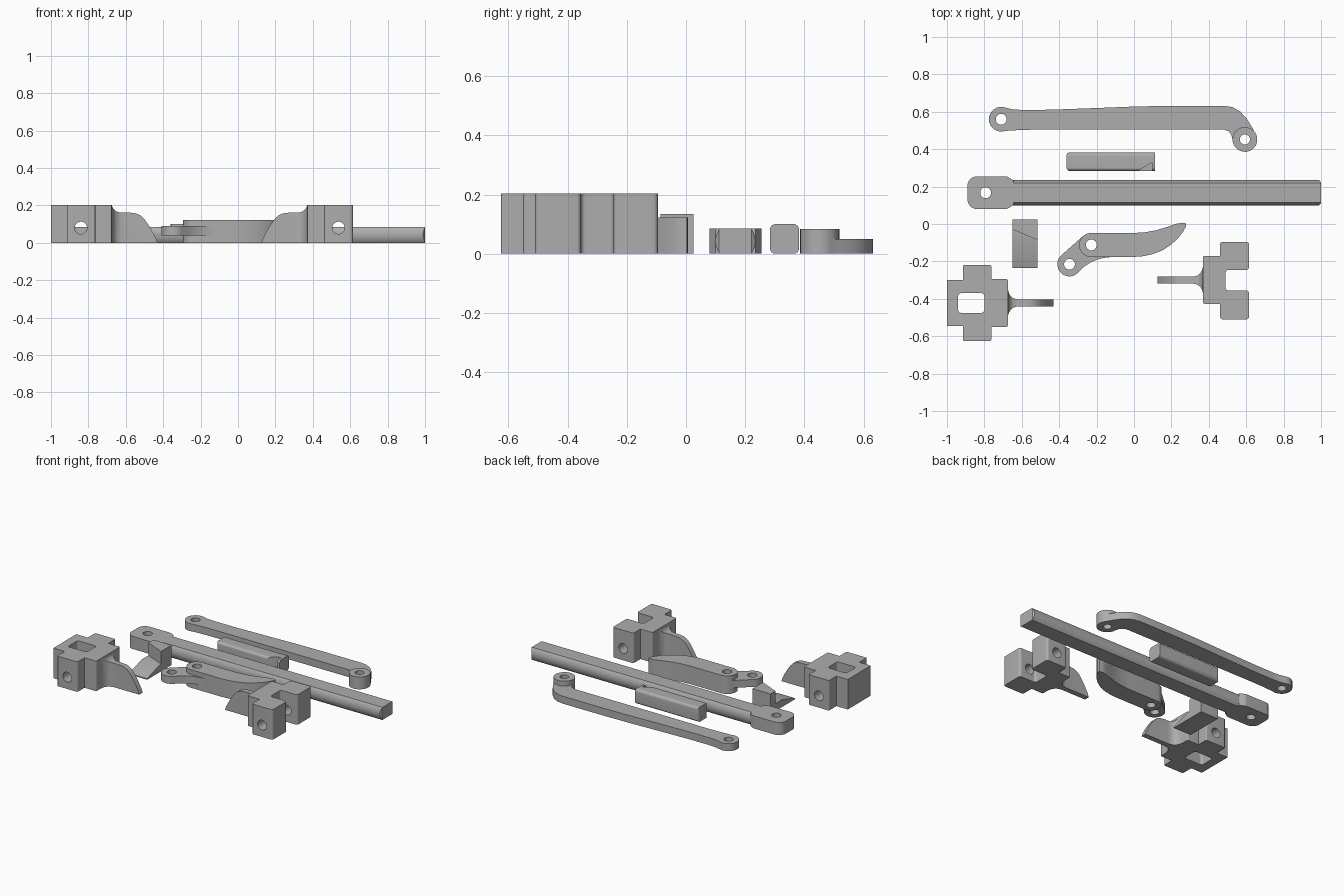
import bpy, bmesh, math
from mathutils import Vector

if "Cube" in bpy.data.objects:
    bpy.data.objects.remove(bpy.data.objects["Cube"])

grey = bpy.data.materials.new("plain_grey")
grey.diffuse_color = (0.42, 0.42, 0.42, 1)
grey.use_nodes = True
grey.node_tree.nodes["Principled BSDF"].inputs["Base Color"].default_value = grey.diffuse_color


def fillet(pts, n=6):
    """Round the corners of an outline; points are (u, v) or (u, v, radius)."""
    out = []
    for i, p in enumerate(pts):
        c = Vector(p[:2])
        if len(p) < 3:
            out.append(c)
            continue
        a = (Vector(pts[i - 1][:2]) - c).normalized()
        b = (Vector(pts[(i + 1) % len(pts)][:2]) - c).normalized()
        half = a.angle(b) / 2
        start, end = (c + d * p[2] / math.tan(half) for d in (a, b))
        mid = c + (a + b).normalized() * p[2] / math.sin(half)
        for k in range(n + 1):
            d = start.lerp(end, k / n) - mid
            out.append(mid + d.normalized() * p[2])
    return out


def arc(cx, cy, r, a0, a1, n=16):
    """Arc points from angle a0 to a1 in degrees."""
    steps = [math.radians(a0 + (a1 - a0) * k / n) for k in range(n + 1)]
    return [(cx + r * math.cos(t), cy + r * math.sin(t)) for t in steps]


def circle(cx, cy, r, n=32):
    return arc(cx, cy, r, 0, 360 - 360 / n, n - 1)


def prism(name, pts, lo, hi, axis="z"):
    """Extrude an outline along one axis."""
    place = {"z": lambda u, v, w: (u, v, w),
             "y": lambda u, v, w: (u, w, v),
             "x": lambda u, v, w: (w, u, v)}[axis]
    pts = fillet(pts)
    bm = bmesh.new()
    a = [bm.verts.new(place(p[0], p[1], lo)) for p in pts]
    b = [bm.verts.new(place(p[0], p[1], hi)) for p in pts]
    bm.faces.new(a)
    bm.faces.new(b)
    for i in range(len(a)):
        bm.faces.new((a[i - 1], a[i], b[i], b[i - 1]))
    bmesh.ops.recalc_face_normals(bm, faces=bm.faces)
    me = bpy.data.meshes.new(name)
    bm.to_mesh(me)
    bm.free()
    me.materials.append(grey)
    ob = bpy.data.objects.new(name, me)
    bpy.context.collection.objects.link(ob)
    return ob


def combine(ob, tool, op):
    """Apply a boolean and remove the tool."""
    mod = ob.modifiers.new("combine", "BOOLEAN")
    mod.operation, mod.solver, mod.object = op, "EXACT", tool
    bpy.context.view_layer.objects.active = ob
    bpy.ops.object.modifier_apply(modifier=mod.name)
    bpy.data.objects.remove(tool)


def drill(ob, u, v, r, axis="z"):
    combine(ob, prism("drill", circle(u, v, r), -1, 1, axis), "DIFFERENCE")


# Curved lever with a raised eye at its bent end
lever = prism("lever", arc(-.71, .56, .066, 290, 70) + [
    (-.65, .613), (-.6, .61), (-.45, .611), (-.2, .62), (0, .628), (.2, .632),
    (.48, .632), (.525, .625), (.565, .604), (.6, .567), (.63, .52), (.65, .482)]
    + arc(.593, .452, .066, 10, -180) + [
    (.52, .478), (.505, .496), (.48, .505), (-.5, .505), (-.6, .503)], 0, .05)
combine(lever, prism("eye", circle(.593, .452, .066), 0, .083), "UNION")
drill(lever, .593, .452, .027)
drill(lever, -.71, .56, .029)

# Rounded pad with a notch near one end
pad = prism("pad", [(.284, 0, .018), (.382, 0, .018), (.382, .1, .018),
                    (.284, .1, .018)], -.36, .113, "x")
combine(pad, prism("plan", [(-.36, .284, .015), (.113, .284), (.113, .382),
                            (-.36, .382, .015)], -.1, .2), "INTERSECT")
combine(pad, prism("notch", [(.02, .283), (.02, .2), (.097, .2), (.097, .329)],
                   .035, .2), "DIFFERENCE")

# Long bar: flattened round section, chamfered end, pierced head
mid_y, mid_z = .167, .0425
flat = math.degrees(math.asin(.0425 / .0675))
section = (arc(mid_y, mid_z, .0675, -flat, flat)
           + arc(mid_y, mid_z, .0675, 180 - flat, 180 + flat))
bar = prism("bar", section, -.72, 1, "x")
combine(bar, prism("end_plan", [(-.8, .05), (.99, .05), (.99, .1), (1, .112),
                                (1, .222), (.99, .235), (.99, .3), (-.8, .3)],
                   -.1, .2), "INTERSECT")
combine(bar, prism("head", [
    (-.89, .08, .05), (-.68, .08, .03), (-.645, .1), (-.645, .234),
    (-.68, .255, .03), (-.89, .255, .05)], 0, .085), "UNION")
drill(bar, -.793, .167, .029)

# Wedge block: low ramp with a skewed upright at the back
wedge = prism("wedge", [(-.235, 0), (.025, 0), (.025, .05), (-.1, .05),
                        (-.235, .008)], -.65, -.515, "x")
combine(wedge, prism("upright", [(-.65, -.028), (-.515, -.087), (-.515, .025),
                                 (-.65, .025)], 0, .135), "UNION")

# Hooked claw with a thinner linking tab
claw = prism("claw", arc(-.23, -.112, .064, 270, 90) + [
    (0, -.048), (.06, -.044), (.12, -.033), (.18, -.015), (.23, .002),
    (.26, .007), (.278, .003), (.278, -.013), (.262, -.042), (.235, -.077),
    (.2, -.109), (.15, -.142), (.1, -.161), (.05, -.172), (0, -.176)], 0, .122)
combine(claw, prism("tab", arc(-.345, -.215, .065, 135, 310) + [
    (-.27, -.231), (-.235, -.207), (-.2, -.191), (-.16, -.181), (-.13, -.178),
    (-.16, -.1), (-.23, -.06), (-.272, -.064)], .04, .09), "UNION")
drill(claw, -.345, -.215, .029)
drill(claw, -.228, -.112, .029)


def clamp(name, outline, root, side, cy, hole_x):
    """Block with a flared, curved tongue reaching toward +x (side 1) or -x."""
    body = prism(name, outline, 0, .203)

    def x(d):
        return root + side * d

    half = [(-.02, .077), (0, .077), (.006, .052), (.016, .036),
            (.03, .025), (.045, .02), (.065, .018), (.26, .018)]
    tongue = prism("tongue", [(x(d), cy + w) for d, w in half]
                   + [(x(d), cy - w) for d, w in reversed(half)], 0, .203)
    side_curve = [(-.1, -.01), (-.1, .21), (0, .21), (0, .2), (.008, .183),
                  (.02, .17), (.04, .163), (.1, .161), (.13, .157),
                  (.155, .145), (.178, .122), (.202, .087), (.222, .052),
                  (.236, .025), (.245, 0), (.245, -.01)]
    combine(tongue, prism("side", [(x(d), z) for d, z in side_curve],
                          cy - .2, cy + .2, "y"), "INTERSECT")
    combine(body, tongue, "UNION")
    drill(body, hole_x, .08, .033, "y")
    return body


# Closed clamp with a rectangular window
R = .008
closed = clamp("closed_clamp", [
    (-1, -.3), (-.915, -.3), (-.915, -.22, R), (-.763, -.22, R),
    (-.763, -.295), (-.675, -.295, R), (-.675, -.55, R), (-.763, -.55),
    (-.763, -.625, R), (-.915, -.625, R), (-.915, -.545), (-1, -.545)],
    -.675, 1, -.422, -.84)
combine(closed, prism("window", [(-.94, -.475, .015), (-.8, -.475, .015),
                                 (-.8, -.37, .015), (-.94, -.37, .015)],
                      -.1, .3), "DIFFERENCE")

# Open clamp with a forked end
F = .015
clamp("open_clamp", [
    (.37, -.17, R), (.46, -.17), (.46, -.095, F), (.615, -.095, F),
    (.615, -.245, F), (.49, -.245, F), (.49, -.355, F), (.615, -.355, F),
    (.615, -.51, F), (.46, -.51, F), (.46, -.428), (.37, -.428, R)],
    .37, -1, -.3, .537)

# Smooth the curved walls, keep the edges sharp
for ob in bpy.context.scene.objects:
    ob.select_set(True)
bpy.ops.object.shade_smooth_by_angle(angle=math.radians(30))
